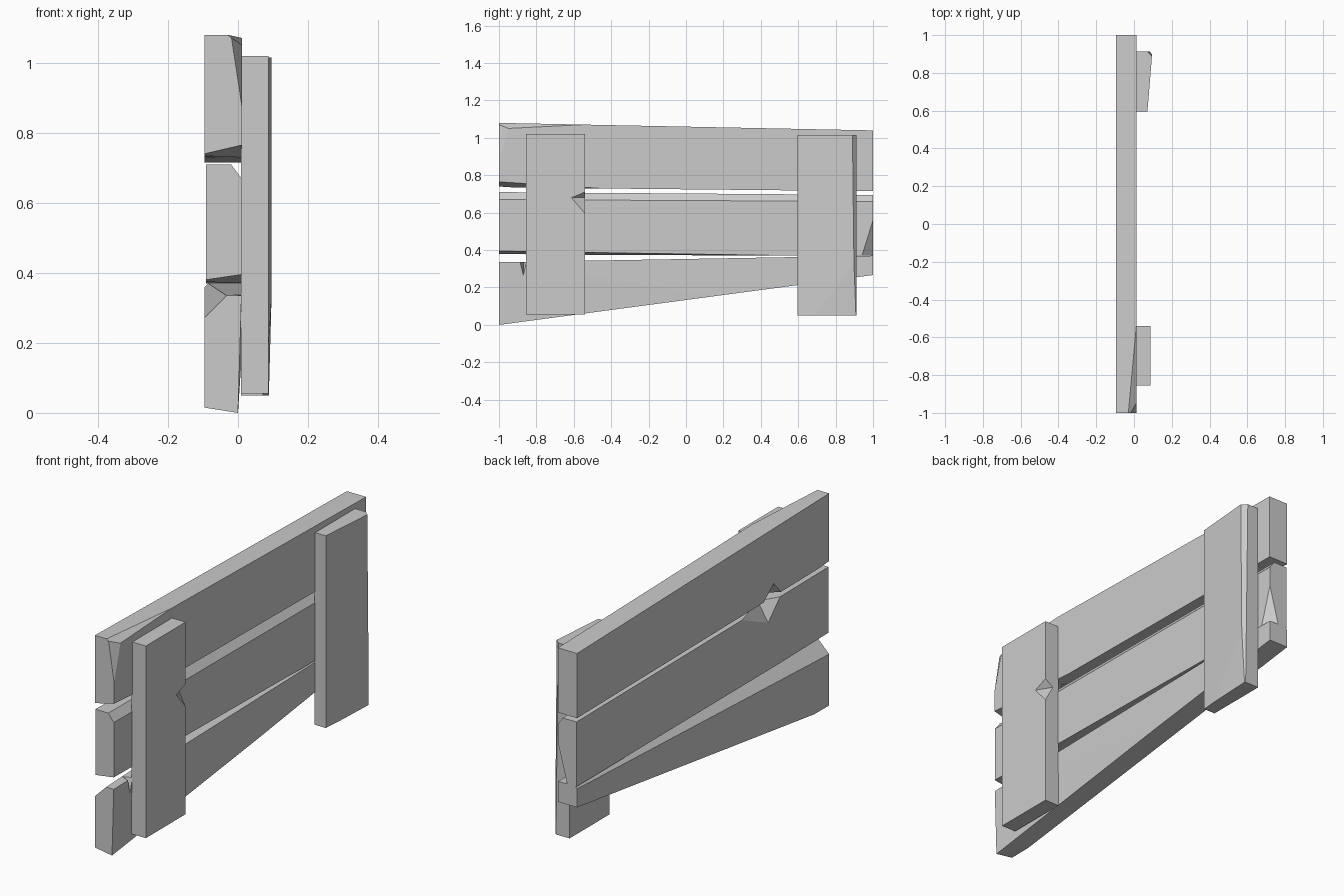
import bpy, bmesh
from mathutils import Vector

if "Cube" in bpy.data.objects:
    bpy.data.objects.remove(bpy.data.objects["Cube"])


def board(name, corners, cuts=(), notches=()):
    """Six-sided board from 8 corners, with planed-off corners and chipped notches."""
    bm = bmesh.new()
    for c in corners:
        bm.verts.new(c)
    bmesh.ops.convex_hull(bm, input=bm.verts)
    centre = sum((Vector(c) for c in corners), Vector()) / 8
    for cut in cuts:
        a, b, c = map(Vector, cut)
        n = (b - a).cross(c - a).normalized()
        if n.dot(centre - a) > 0:
            n = -n
        geom = bm.verts[:] + bm.edges[:] + bm.faces[:]
        bmesh.ops.bisect_plane(bm, geom=geom, plane_co=a, plane_no=n, clear_outer=True)
        rim = [e for e in bm.edges if e.is_boundary]
        bmesh.ops.holes_fill(bm, edges=rim)
    bmesh.ops.recalc_face_normals(bm, faces=bm.faces)
    obj = add_object(name, bm)
    for i, pts in enumerate(notches):
        cutter_bm = bmesh.new()
        for p in pts:
            cutter_bm.verts.new(p)
        bmesh.ops.convex_hull(cutter_bm, input=cutter_bm.verts)
        bmesh.ops.recalc_face_normals(cutter_bm, faces=cutter_bm.faces)
        cutter = add_object(f"{name}_chip_cutter_{i}", cutter_bm)
        cutter.hide_render = True
        cutter.display_type = 'WIRE'
        mod = obj.modifiers.new("chip", 'BOOLEAN')
        mod.operation = 'DIFFERENCE'
        mod.object = cutter
        bpy.context.view_layer.objects.active = obj
        bpy.ops.object.modifier_apply(modifier=mod.name)
        bpy.data.objects.remove(cutter)
    return obj


def add_object(name, bm):
    mesh = bpy.data.meshes.new(name)
    bm.to_mesh(mesh)
    bm.free()
    obj = bpy.data.objects.new(name, mesh)
    bpy.context.collection.objects.link(obj)
    return obj


def plank_corners(near, far, x0=-0.095, x1=0.01):
    """Corners of a horizontal plank; near and far are (bottom, top) heights."""
    return [(x, y, z) for y, zs in ((-1, near), (1, far)) for z in zs for x in (x0, x1)]


# Top plank: split corner at the near end, chip under the back edge
board("top_plank", plank_corners((0.735, 1.08), (0.715, 1.04), x1=0.012),
      cuts=[((-0.02, -1, 1.08), (0.012, -0.95, 1.05), (0.012, -1, 0.87)),
            ((-0.03, -1, 1.08), (0.012, -1, 1.048), (0.012, -0.6, 1.068)),
            ((-0.095, -1, 0.74), (0.012, -1, 0.765), (0.0, -0.5, 0.73))],
      notches=[[(-0.13, -0.40, 0.70), (-0.13, -0.68, 0.70),
                (-0.13, -0.56, 0.83), (0.0, -0.56, 0.70)]])

# Middle plank: planed front edge, chipped back edge, split far end
board("middle_plank", plank_corners((0.375, 0.71), (0.37, 0.695), x0=-0.092),
      cuts=[((-0.02, -1, 0.71), (0.01, -1, 0.67), (0.01, 1, 0.66)),
            ((0.01, 0.95, 0.40), (0.01, 1, 0.56), (-0.035, 1, 0.39)),
            ((-0.092, -1, 0.38), (0.01, -1, 0.395), (0.01, 0.6, 0.37))],
      notches=[[(-0.13, -0.12, 0.73), (-0.13, -0.70, 0.73),
                (-0.13, -0.52, 0.55), (-0.02, -0.52, 0.73)]])

# Bottom plank: planed back edge, chip near the end, splintered lower corner
bottom = plank_corners((0.015, 0.335), (0.025, 0.37))
bottom[1] = (0.0, -1, 0.0)
board("bottom_plank", bottom,
      cuts=[((-0.095, 1, 0.36), (-0.095, -0.6, 0.29), (-0.04, -0.6, 0.345)),
            ((0.0, -1, 0.0), (-0.095, -0.85, 0.02), (0.01, -0.85, 0.02))],
      notches=[[(0.03, -0.90, 0.36), (0.03, -0.84, 0.36),
                (0.03, -0.87, 0.23), (-0.05, -0.87, 0.36)]])

# Upright battens on the right-hand side
board("near_batten",
      [(x, y, z) for x in (0.008, 0.087) for y in (-0.855, -0.54) for z in (0.055, 1.02)],
      notches=[[(0.11, -0.65, 0.68), (0.11, -0.52, 0.53), (0.11, -0.52, 0.735),
                (0.03, -0.52, 0.68)]])

far_corners = [(x, y, z) for y, front in ((0.595, 0.071), (0.912, 0.097))
               for z in (0.05, 1.015) for x in (0.008, front)]
board("far_batten", far_corners,
      cuts=[((0.095, 0.89, 1.015), (0.095, 0.902, 0.05), (0.078, 0.912, 0.5)),
            ((0.097, 0.912, 0.35), (0.088, 0.905, 0.05), (0.08, 0.72, 0.05))])
